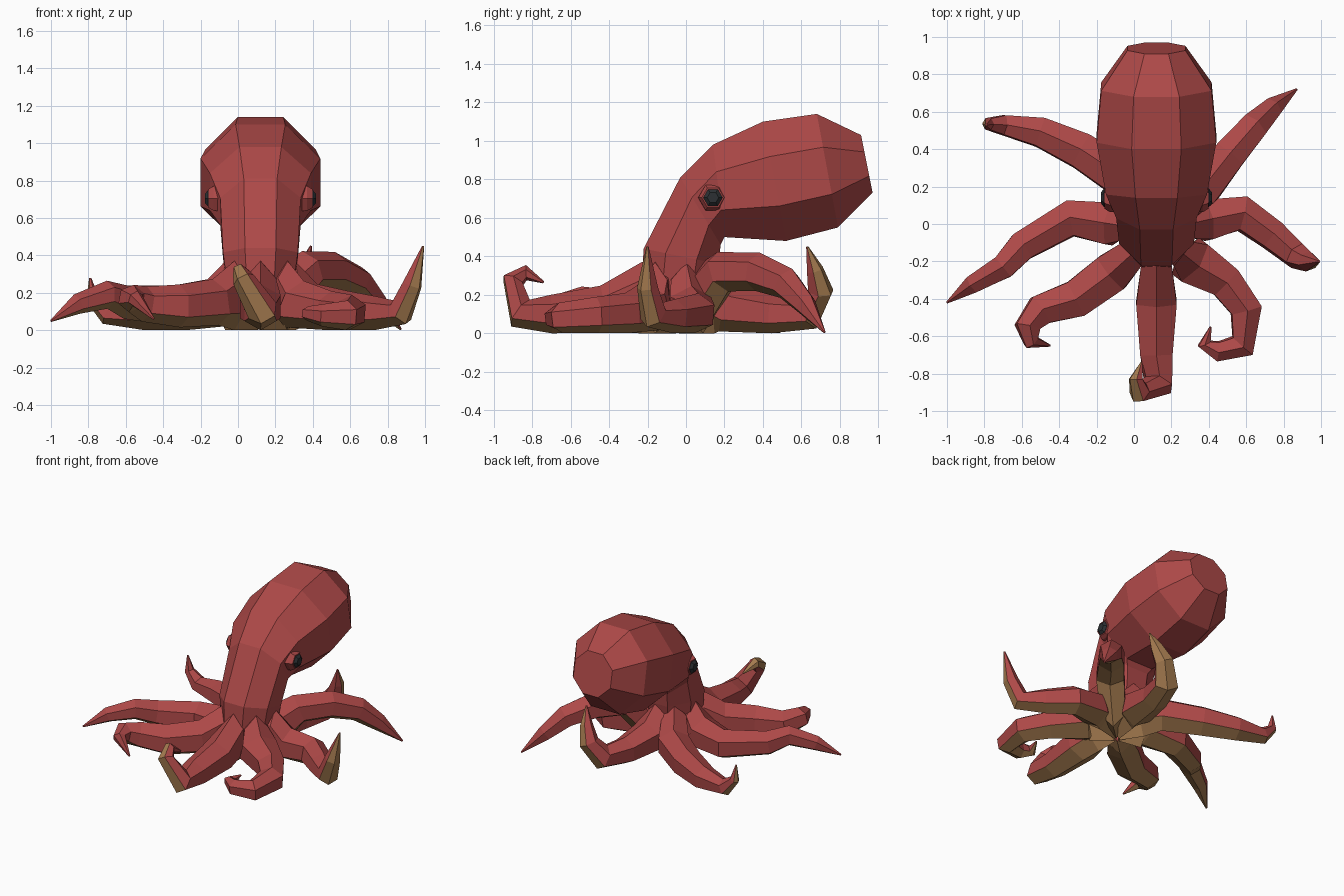
import bpy, bmesh, math
from mathutils import Vector

if "Cube" in bpy.data.objects:
    bpy.data.objects.remove(bpy.data.objects["Cube"])


def material(name, col):
    m = bpy.data.materials.new(name)
    m.diffuse_color = (*col, 1)
    m.use_nodes = True
    m.node_tree.nodes["Principled BSDF"].inputs["Base Color"].default_value = m.diffuse_color
    return m


RED = material("red skin", (0.42, 0.066, 0.064))
TAN = material("tan underside", (0.38, 0.20, 0.08))
DARK = material("dark eye", (0.025, 0.03, 0.033))
CX, CY = 0.12, -0.04      # body axis


def loft(name, rings, mats, under=()):
    """Skin a list of equal rings; side indices in 'under' get material 1."""
    bm = bmesh.new()
    vs = [[bm.verts.new(p) for p in r] for r in rings]
    n = len(rings[0])
    for a, b in zip(vs, vs[1:]):
        for k in range(n):
            j = (k + 1) % n
            f = bm.faces.new((a[k], a[j], b[j], b[k]))
            f.material_index = 1 if k in under else 0
    bm.faces.new(vs[0])
    bm.faces.new(vs[-1])
    bmesh.ops.recalc_face_normals(bm, faces=bm.faces)
    me = bpy.data.meshes.new(name)
    bm.to_mesh(me)
    bm.free()
    for m in mats:
        me.materials.append(m)
    ob = bpy.data.objects.new(name, me)
    bpy.context.collection.objects.link(ob)
    return ob


# Head and mantle: top (y, z), bottom (y, z), half width of octagonal rings
body = [(-0.24, 0.12, 0.12, 0.10, 0.16),
        (-0.22, 0.44, 0.17, 0.36, 0.20),
        (-0.03, 0.81, 0.18, 0.46, 0.215),
        (0.14, 0.98, 0.20, 0.50, 0.27),
        (0.40, 1.10, 0.52, 0.48, 0.32),
        (0.68, 1.14, 0.79, 0.55, 0.295),
        (0.91, 1.03, 0.97, 0.73, 0.155)]
rings = []
for y0, z0, y1, z1, w in body:
    mid = Vector((CX, (y0 + y1) / 2, (z0 + z1) / 2))
    up = Vector((0, (y0 - y1) / 2, (z0 - z1) / 2))
    s = 1 / math.cos(math.pi / 8)
    ring = []
    for k in range(8):
        a = math.pi / 8 + k * math.pi / 4
        ring.append(mid + up * s * math.sin(a) + Vector((w * s * math.cos(a), 0, 0)))
    rings.append(ring)
loft("head_and_mantle", rings, [RED])


# Arms: hexagonal tube, ridge up, two lower sides tan
def arm(name, path):
    c = Vector((CX, CY, 0))
    d = Vector((path[0][0] - CX, path[0][1] - CY, 0)).normalized()
    pts = [(c + d * 0.02 + Vector((0, 0, 0.2)), 0.2, 0.2),
           (c + d * 0.19 + Vector((0, 0, 0.185)), 0.185, 0.52)]
    pts += [(Vector(p[:3]), p[3], 1.0) for p in path]
    up = Vector((0, 0, 1))
    prev = None
    rings = []
    for i, (p, r, wide) in enumerate(pts):
        a = (p - pts[i - 1][0]).normalized() if i else d
        b = (pts[i + 1][0] - p).normalized() if i < len(pts) - 1 else a
        t = d if i < 2 else (a + b).normalized()
        if prev:
            up = prev.rotation_difference(t) @ up
        prev = t.copy()
        side = t.cross(up).normalized()
        rings.append([p + up * r * math.sin(g) + side * r * wide * math.cos(g)
                      for g in (math.radians(90 + 60 * k) for k in range(6))])
    loft(name, rings, [RED, TAN], (2, 3))


arm("front_arm", [(.12, -.42, .125, .125), (.12, -.70, .10, .10), (.13, -.86, .105, .085),
                  (.03, -.90, .27, .06), (.01, -.83, .315, .04), (.04, -.74, .265, .006)])
arm("front_right_arm", [(.30, -.19, .14, .14), (.49, -.31, .105, .105), (.60, -.46, .095, .095),
                        (.58, -.65, .08, .08), (.45, -.68, .08, .06), (.375, -.64, .09, .04),
                        (.41, -.55, .11, .006)])
arm("right_arm", [(.38, .02, .13, .125), (.58, .055, .105, .105), (.74, -.06, .09, .09),
                  (.87, -.17, .095, .075), (.93, -.20, .24, .055), (.99, -.20, .45, .006)])
arm("back_right_arm", [(.37, .19, .32, .11), (.51, .37, .32, .10), (.64, .52, .26, .085),
                       (.74, .62, .15, .06), (.87, .72, .005, .006)])
arm("back_arm", [(.15, .22, .13, .13), (.19, .45, .10, .10), (.25, .64, .105, .09),
                 (.32, .70, .22, .07), (.36, .67, .33, .045), (.39, .63, .45, .006)])
arm("back_left_arm", [(-.07, .25, .14, .12), (-.28, .39, .11, .11), (-.50, .49, .09, .09),
                      (-.70, .53, .09, .06), (-.78, .535, .17, .035), (-.79, .53, .28, .006)])
arm("left_arm", [(-.12, .0, .15, .13), (-.34, .03, .13, .11), (-.60, -.12, .15, .09),
                 (-.70, -.23, .19, .075), (-.86, -.32, .14, .055), (-1.0, -.42, .05, .006)])
arm("front_left_arm", [(-.12, -.26, .15, .125), (-.31, -.40, .13, .115), (-.50, -.46, .14, .095),
                       (-.57, -.55, .17, .075), (-.55, -.63, .17, .045), (-.45, -.65, .06, .006)])


# Eyes: hexagonal rim with a dark raised pupil on each side
def hexes(sx, steps):
    return [[(CX + sx * o, 0.14 + r * math.cos(k * math.pi / 3),
              0.705 + r * math.sin(k * math.pi / 3)) for k in range(6)]
            for o, r in steps]


for side, sx in (("left", -1), ("right", 1)):
    loft(side + "_eye_rim", hexes(sx, [(.19, .078), (.25, .076), (.278, .058)]), [RED])
    loft(side + "_pupil", hexes(sx, [(.25, .05), (.28, .05), (.296, .03)]), [DARK])
